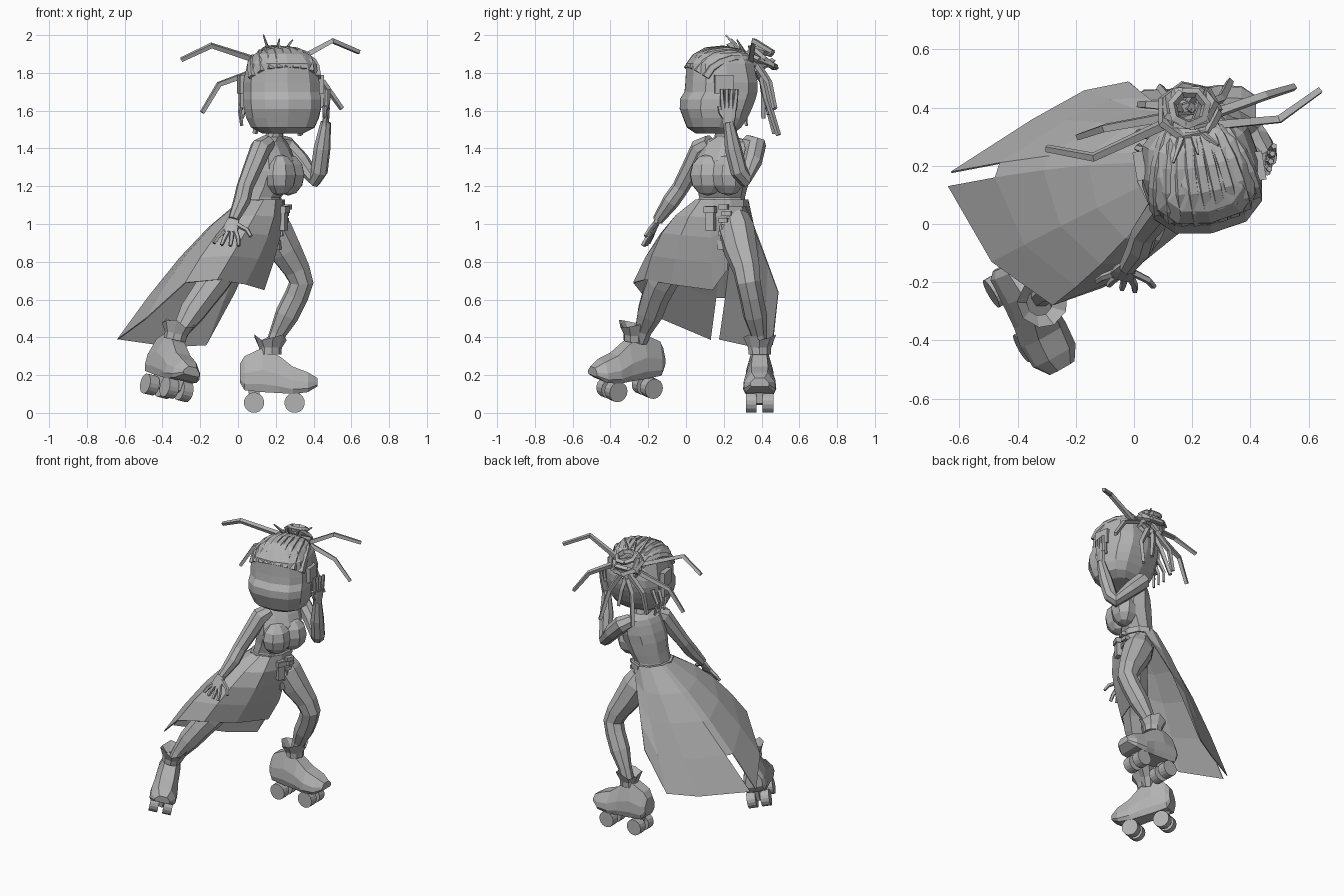
import bpy, bmesh, math
from mathutils import Vector, Matrix

cube = bpy.data.objects.get("Cube")
if cube:
    bpy.data.objects.remove(cube)

grey = bpy.data.materials.new("plain_grey")
grey.use_nodes = True
COLOUR = (0.45, 0.45, 0.45, 1)
grey.diffuse_color = COLOUR
grey.node_tree.nodes["Principled BSDF"].inputs["Base Color"].default_value = COLOUR
TAU = math.tau


def finish(name, bm):
    bmesh.ops.recalc_face_normals(bm, faces=bm.faces)
    mesh = bpy.data.meshes.new(name)
    bm.to_mesh(mesh)
    bm.free()
    mesh.materials.append(grey)
    ob = bpy.data.objects.new(name, mesh)
    bpy.context.scene.collection.objects.link(ob)
    return ob


def loft(name, rings, caps=True):
    bm = bmesh.new()
    rows = [[bm.verts.new(p) for p in ring] for ring in rings]
    n = len(rows[0])
    for a, b in zip(rows, rows[1:]):
        for i in range(n):
            j = (i + 1) % n
            bm.faces.new((a[i], a[j], b[j], b[i]))
    if caps:
        bm.faces.new(rows[0])
        bm.faces.new(rows[-1])
    return finish(name, bm)


def tube(name, path, sides=8):
    """Swept limb: path holds x, y, z, radius."""
    pts = [Vector(p[:3]) for p in path]
    steps = [(b - a).normalized() for a, b in zip(pts, pts[1:])]
    aim, side = Vector((0, 0, 1)), Vector((1, 0, 0))
    rings = []
    for i, p in enumerate(pts):
        t = (steps[max(i - 1, 0)] + steps[min(i, len(steps) - 1)]).normalized()
        side = aim.rotation_difference(t) @ side
        aim = t
        up = t.cross(side)
        rings.append([p + path[i][3] * (side * math.cos(TAU * (k + .5) / sides)
                      + up * math.sin(TAU * (k + .5) / sides)) for k in range(sides)])
    return loft(name, rings)


def strand(name, pts, r, tip=.6, sides=4):
    last = len(pts) - 1
    return tube(name, [(*p, r * (1 - (1 - tip) * i / last)) for i, p in enumerate(pts)], sides)


def box(name, centre, size, turn=0):
    bm = bmesh.new()
    bmesh.ops.create_cube(bm, size=1)
    bm.transform(Matrix.Translation(centre) @ Matrix.Rotation(turn, 4, 'Z') @ Matrix.Diagonal((*size, 1)))
    return finish(name, bm)


# Torso, turned towards the model's left
front, side = Vector((.93, -.37, 0)), Vector((.37, .93, 0))


def body_ring(x, y, z, depth, width, n=10):
    return [Vector((x, y, z)) + front * depth * math.cos(TAU * k / n)
            + side * width * math.sin(TAU * k / n) for k in range(n)]


loft("torso", [body_ring(*r) for r in (
    (.13, .18, .92, .07, .09), (.13, .18, .98, .1, .13), (.13, .19, 1.06, .11, .14),
    (.13, .19, 1.14, .095, .125), (.155, .195, 1.2, .11, .135), (.18, .195, 1.28, .125, .15),
    (.185, .205, 1.34, .112, .155), (.182, .215, 1.4, .085, .15), (.18, .22, 1.435, .065, .14),
    (.19, .21, 1.46, .045, .06), (.21, .2, 1.55, .045, .045))])
for name, s in (("left_bust", 1), ("right_bust", -1)):
    bm = bmesh.new()
    bmesh.ops.create_uvsphere(bm, u_segments=8, v_segments=6, radius=1)
    bm.transform(Matrix.Translation(Vector((.165, .2, 1.26)) + front * .085 + side * .06 * s)
                 @ Matrix.Rotation(-.38, 4, 'Z') @ Matrix.Diagonal((.09, .1, .11, 1)))
    finish(name, bm)
loft("waistband", [body_ring(.13, .19, z, .115, .145) for z in (1.09, 1.13)])

# Head: rows of height, front, back, half width; turned slightly
head_at = Vector((.23, .19, 0))
turn = Matrix.Rotation(.17, 3, 'Z')


def head_ring(z, ymin, ymax, half, n=12):
    sq = lambda v: math.copysign(abs(v) ** .75, v)
    ring = []
    for k in range(n):
        c, s = math.cos(TAU * k / n), math.sin(TAU * k / n)
        y = (ymin + ymax) / 2 + sq(s) * (ymax - ymin) / 2
        ring.append(head_at + turn @ Vector((half * sq(c), y, z)))
    return ring


loft("head", [head_ring(*r) for r in (
    (1.48, -.14, .06, .11), (1.51, -.185, .1, .17), (1.56, -.205, .135, .195), (1.61, -.225, .16, .207),
    (1.66, -.225, .18, .21), (1.7, -.2, .19, .205), (1.75, -.195, .19, .205), (1.85, -.19, .17, .185),
    (1.9, -.15, .14, .145), (1.93, -.08, .08, .08))])
for name, x in (("left_ear", .43), ("right_ear", .02)):
    box(name, (x, .21, 1.66), (.025, .06, .09), .17)
    box(name + "_cup", (x, .2, 1.74), (.035, .1, .1), .17)
for i in range(3):
    strand("side_lock", [(.03 + .012 * i, .2 + .05 * i, 1.68), (.01, .21 + .05 * i, 1.6),
                         (.02, .22 + .05 * i, 1.52)], .014)


# Braided ridges over the scalp, gathered at the bun
def scalp(u, v):
    rest = max(0, 1 - abs(u) ** 2.5 - abs(v) ** 2.5)
    return head_at + turn @ Vector((u * .205, v * .195, 1.69 + .235 * rest ** .4))


for i in range(9):
    u = -.84 + .21 * i
    edge = (1 - abs(u) ** 2.5) ** .4
    strand("scalp_braid", [scalp(u * (1 - .5 * t * t), -edge * .9 * (1 - t) + .8 * t)
                           for t in (0, .12, .3, .55, .8, 1)], .026, .8, 5)

# Bun of looped braids, leaning back
bun = Vector((.19, .375, 1.84))
for j, (r, tilt, lift) in enumerate(((.1, -.4, .03), (.085, -.7, .05), (.06, -.3, .08), (.09, .5, -.02),
                                     (.08, -1.2, -.01))):
    spin = Matrix.Rotation(tilt, 3, 'X') @ Matrix.Rotation(j, 3, 'Z')
    strand("bun_loop", [bun + spin @ Vector((r * math.cos(TAU * k / 7), r * math.sin(TAU * k / 7), lift))
                        for k in range(8)], .017, 1)
for name, pts in (
    ("right_upper_braid", [(.12, .35, 1.86), (-.14, .23, 1.945), (-.3, .26, 1.87)]),
    ("right_lower_braid", [(.12, .37, 1.82), (-.1, .33, 1.74), (-.19, .3, 1.59)]),
    ("left_upper_braid", [(.28, .34, 1.85), (.5, .36, 1.97), (.64, .46, 1.91)]),
    ("left_lower_braid", [(.28, .38, 1.84), (.45, .44, 1.75), (.55, .47, 1.61)]),
    ("back_braid", [(.2, .4, 1.8), (.13, .42, 1.68), (.09, .47, 1.48)]),
    ("back_braid", [(.22, .4, 1.8), (.3, .43, 1.66), (.33, .49, 1.47)]),
    ("back_braid", [(.18, .4, 1.8), (.2, .43, 1.7), (.22, .44, 1.58)]),
    ("back_braid", [(.16, .4, 1.8), (.05, .41, 1.7), (.02, .41, 1.56)]),
):
    strand(name, pts, .02, .7)
for x, y, z in ((.135, .21, 2), (.22, .24, 1.98), (.29, .27, 1.975), (.25, .47, 1.91)):
    strand("short_spike", [(.15 + x * .2, .33, 1.87), (x, y, z)], .016, .3)


# Arms and hands
def hand(name, wrist, aim, across, length, fan):
    wrist, aim, across = Vector(wrist), Vector(aim).normalized(), Vector(across).normalized()
    thick = aim.cross(across) * .014
    rings = []
    for d, w in ((-.02, .026), (.03, .038), (.075, .04)):
        c = wrist + aim * d
        rings.append([c + across * w * a + thick * b for a, b in ((-1, -.6), (-.5, -1), (.5, -1), (1, -.6),
                                                                  (1, .6), (.5, 1), (-.5, 1), (-1, .6))])
    loft(name + "_palm", rings)
    for i in range(4):
        s = (i - 1.5) / 1.5
        base = wrist + aim * .065 + across * .03 * s
        mid = base + (aim + across * fan * s).normalized() * length * .55
        strand(name + "_finger", [base, mid, mid + (aim + across * fan * .5 * s) * length * .45], .015, .7, 5)
    strand(name + "_thumb", [wrist + aim * .02 - across * .02, wrist + aim * .05 - across * (.03 + fan * .1),
                             wrist + aim * .085 - across * (.035 + fan * .14)], .015, .7, 5)


tube("right_arm", [(.16, .13, 1.43, .045), (.12, .08, 1.4, .058), (.08, .03, 1.3, .052), (.035, -.03, 1.19, .045),
                   (.02, -.08, 1.12, .046), (-.025, -.15, 1.02, .029)])
hand("right_hand", (-.025, -.15, 1.02), (-.25, -.42, -.85), (-1, .25, .1), .09, .6)
tube("left_arm", [(.21, .32, 1.43, .045), (.25, .37, 1.41, .058), (.33, .35, 1.33, .052), (.41, .31, 1.24, .045),
                  (.43, .28, 1.28, .046), (.445, .25, 1.4, .045), (.465, .225, 1.54, .028)])
hand("left_hand", (.465, .225, 1.54), (.05, .02, 1), (.2, 1, 0), .11, .12)

# Legs
tube("left_leg", [(.16, .25, 1.04, .08), (.19, .265, .97, .1), (.25, .29, .86, .09), (.31, .32, .76, .073),
                  (.335, .33, .69, .066), (.31, .345, .62, .064), (.26, .365, .52, .064),
                  (.21, .385, .42, .045), (.18, .39, .33, .042)])
tube("right_leg", [(.1, .12, 1.02, .09), (.01, .02, .89, .09), (-.08, -.085, .77, .09), (-.13, -.13, .69, .085),
                   (-.18, -.16, .62, .078), (-.245, -.19, .53, .072), (-.3, -.225, .44, .048),
                   (-.325, -.245, .38, .042)])


# Roller boots, built along a local forward axis
def boot(name, origin, fwd, up):
    fwd = Vector(fwd).normalized()
    across = Vector(up).cross(fwd).normalized()
    up = fwd.cross(across)
    place = lambda a, b, c: Vector(origin) + fwd * a + across * b + up * c
    rings = []
    for a, low, high, w in ((-.18, .16, .26, .055), (-.155, .12, .3, .072), (-.06, .11, .345, .075),
                            (.03, .105, .3, .078), (.1, .1, .245, .088), (.18, .11, .215, .084),
                            (.23, .14, .185, .05)):
        h = high - low
        rings.append([place(a, w * b, low + h * c) for b, c in (
            (-.85, 0), (.85, 0), (1, .18), (.95, .5), (.5, 1), (-.5, 1), (-.95, .5), (-1, .18))])
    loft(name + "_shoe", rings)
    cuff = [[place(-.02 + r * math.cos(TAU * k / 9), r * math.sin(TAU * k / 9), z + j * (k % 3) * .015)
             for k in range(9)] for r, z, j in ((.06, .31, 0), (.062, .345, 0), (.088, .385, 1), (.045, .35, 0))]
    loft(name + "_cuff", cuff, False)
    for a in (-.105, .11):
        tube(name + "_axle", [(*place(a, b, .056), .015) for b in (-.05, .05)], 6)
        tube(name + "_truck", [(*place(a, 0, .05), .03), (*place(a, 0, .13), .045)], 4)
        for s in (-1, 1):
            tube(name + "_wheel", [(*place(a, s * b, .054), .054) for b in (.016, .073)], 16)


boot("left_boot", (.19, .39, 0), (1, 0, 0), (0, 0, 1))
boot("right_boot", (-.39, -.298, .08), (.48, -.87, -.08), (.17, .1, .97))

# Long open skirt: hem runs from the front edge round the back
hem = ((.17, .22, .76), (.14, .14, .65), (.04, -.08, .68), (-.11, -.22, .705), (-.28, -.28, .69),
       (-.49, -.13, .5), (-.64, .13, .39), (-.63, .18, .39), (-.35, .36, .35), (-.17, .46, .36), (-.02, .49, .64))
SLIT = 6
bm = bmesh.new()
columns = []
for i, h in enumerate(hem):
    ang = math.radians(15 - (i if i <= SLIT else i - .6) * 34)
    out = Vector((math.cos(ang), math.sin(ang), 0))
    top = Vector((.13 + .115 * out.x, .19 + .14 * out.y, 1.13))
    bulge = .038 - .028 * out.y - .02 * out.x
    columns.append([bm.verts.new(top.lerp(Vector(h), t) + out * bulge * math.sin(math.pi * t ** .75))
                    for t in (0, .2, .42, .7, 1)])
for i, (a, b) in enumerate(zip(columns, columns[1:])):
    for j in range(4):
        if not (i == SLIT and j == 3):
            bm.faces.new((a[j], b[j], b[j + 1], a[j + 1]))
skirt = finish("skirt", bm)
cloth = skirt.modifiers.new("cloth", 'SOLIDIFY')
cloth.thickness = .006

# Belt pouch and hanging chain
box("belt_pouch", (.24, .13, 1.03), (.035, .05, .13), -.38)
box("pouch_flap", (.245, .128, 1.075), (.04, .062, .035), -.38)
for i in range(6):
    box("chain_link", (.262 - .008 * i, .2 + .014 * (i % 2), 1.09 - .035 * i), (.03, .05, .026), -.38 + .3 * (i % 2))
box("chain_charm", (.215, .2, .89), (.03, .06, .05), -.38)
